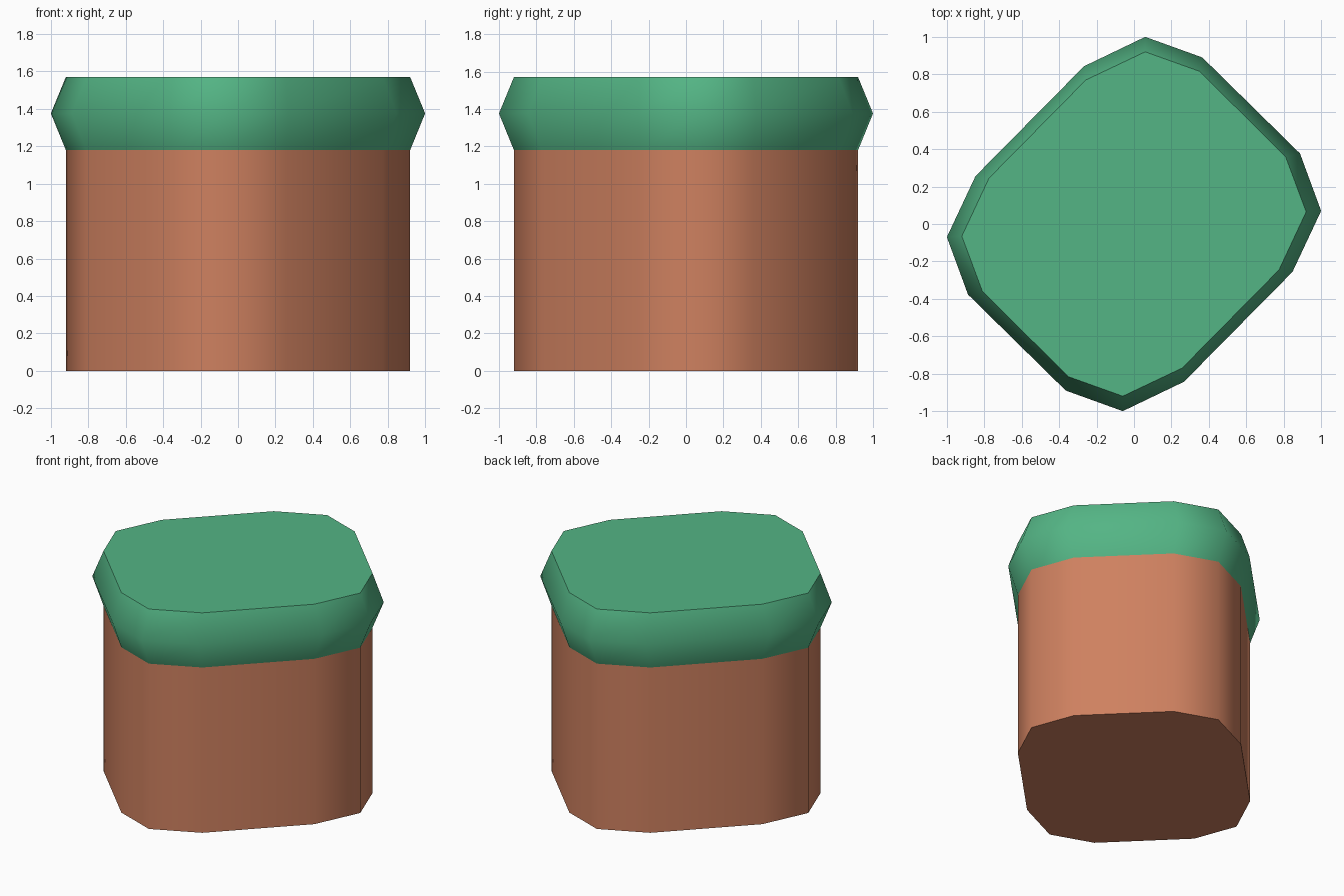
import bpy, bmesh, math

if "Cube" in bpy.data.objects:
    bpy.data.objects.remove(bpy.data.objects["Cube"])

# Half outlines seen from above; the other half is the same turned by 180 degrees
INNER = [(0.06, 0.92), (0.35, 0.816), (0.81, 0.36),
         (0.92, 0.065), (0.775, -0.245), (0.257, -0.77)]
OUTER = [(0.06, 1.0), (0.365, 0.89), (0.887, 0.377),
         (1.0, 0.07), (0.847, -0.256), (0.267, -0.843)]


def material(name, color):
    mat = bpy.data.materials.new(name)
    mat.diffuse_color = (*color, 1)
    mat.use_nodes = True
    mat.node_tree.nodes["Principled BSDF"].inputs["Base Color"].default_value = mat.diffuse_color
    return mat


def loft(name, rings, mat):
    """Skin a closed solid through (half outline, height) rings."""
    bm = bmesh.new()
    loops = []
    for half, z in rings:
        pts = half + [(-x, -y) for x, y in half]
        pts.reverse()  # counter-clockwise
        loops.append([bm.verts.new((x, y, z)) for x, y in pts])
    n = len(loops[0])
    for low, high in zip(loops, loops[1:]):
        for i in range(n):
            j = (i + 1) % n
            bm.faces.new((low[i], low[j], high[j], high[i]))
    bm.faces.new(loops[0][::-1])
    bm.faces.new(loops[-1])
    bmesh.ops.recalc_face_normals(bm, faces=bm.faces[:])
    mesh = bpy.data.meshes.new(name)
    bm.to_mesh(mesh)
    bm.free()
    mesh.materials.append(mat)
    obj = bpy.data.objects.new(name, mesh)
    bpy.context.collection.objects.link(obj)
    # Smooth sides, crisp cap edges
    bpy.ops.object.select_all(action='DESELECT')
    obj.select_set(True)
    bpy.context.view_layer.objects.active = obj
    bpy.ops.object.shade_smooth_by_angle(angle=math.radians(60))
    return obj


# Straight-sided body
loft("pot_body", [(INNER, 0.0), (INNER, 1.18)],
     material("terracotta", (0.62, 0.218, 0.116)))

# Bulging band with a flat top
loft("pot_lid", [(INNER, 1.18), (OUTER, 1.376), (INNER, 1.57)],
     material("leaf green", (0.088, 0.46, 0.234)))
